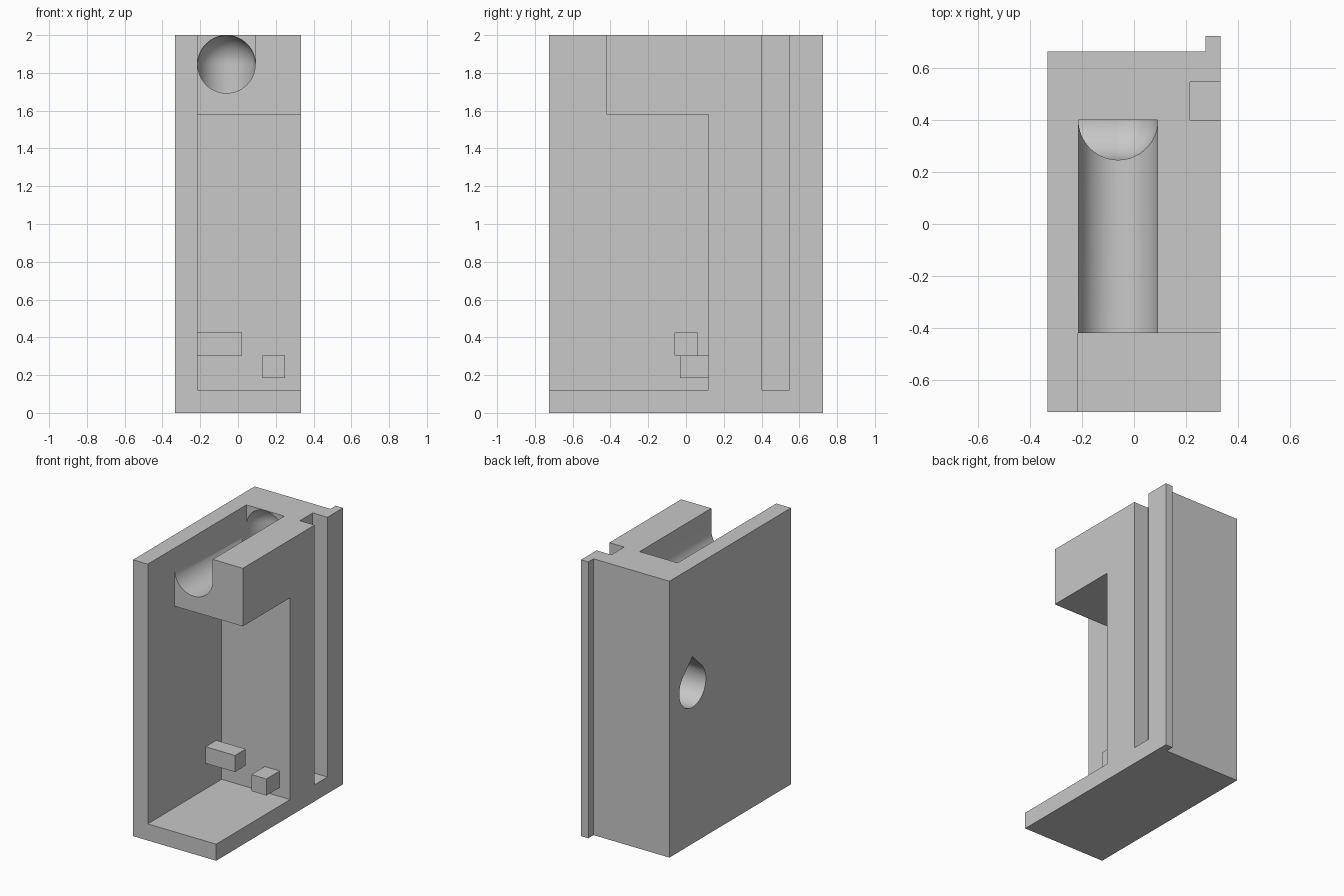
import bpy, bmesh
from math import sin, cos, pi, radians
from mathutils import Matrix

cube = bpy.data.objects.get("Cube")
if cube:
    bpy.data.objects.remove(cube, do_unlink=True)

grey = bpy.data.materials.new("plain grey")
grey.use_nodes = True
colour = (0.58, 0.58, 0.58, 1)
grey.diffuse_color = colour
grey.node_tree.nodes["Principled BSDF"].inputs["Base Color"].default_value = colour


def finish(name, bm):
    bmesh.ops.recalc_face_normals(bm, faces=bm.faces)
    mesh = bpy.data.meshes.new(name)
    bm.to_mesh(mesh)
    bm.free()
    mesh.materials.append(grey)
    obj = bpy.data.objects.new(name, mesh)
    bpy.context.collection.objects.link(obj)
    return obj


def prism(name, profile, axis, start, end):
    """Extrude a 2D profile along one axis."""
    place = {"x": lambda p, q, t: (t, p, q),
             "y": lambda p, q, t: (p, t, q),
             "z": lambda p, q, t: (p, q, t)}[axis]
    bm = bmesh.new()
    a, b = ([bm.verts.new(place(p, q, t)) for p, q in profile] for t in (start, end))
    bm.faces.new(a)
    bm.faces.new(b)
    n = len(profile)
    for i in range(n):
        j = (i + 1) % n
        bm.faces.new((a[i], a[j], b[j], b[i]))
    return finish(name, bm)


def box(name, x, y, z):
    return prism(name, [(x[0], y[0]), (x[1], y[0]), (x[1], y[1]), (x[0], y[1])], "z", *z)


def arc(cx, cy, r, start, end, steps):
    angles = [radians(start + (end - start) * i / steps) for i in range(steps + 1)]
    return [(cx + r * cos(a), cy + r * sin(a)) for a in angles]


def capsule(name, x, y, low, high, r):
    """Upright round bore with domed ends."""
    points = arc(0, low, r, -90, 0, 16) + arc(0, high, r, 0, 90, 16)
    bm = bmesh.new()
    verts = [bm.verts.new((p, 0, q)) for p, q in points]
    edges = [bm.edges.new(pair) for pair in zip(verts, verts[1:])]
    bmesh.ops.spin(bm, geom=verts + edges, cent=(0, 0, 0), axis=(0, 0, 1),
                   angle=2 * pi, steps=64)
    bmesh.ops.remove_doubles(bm, verts=bm.verts, dist=0.0005)
    bmesh.ops.transform(bm, matrix=Matrix.Translation((x, y, 0)), verts=bm.verts)
    return finish(name, bm)


W, D, H = 0.333, 0.725, 2.0
INNER, BACK = -0.215, 0.665
BORE_X, BORE_Y, TOP_Z, LOW_Z = -0.061, 0.4, 1.845, 1.14
R = 0.153
RC = R - 0.0006

# Main block with the thin lip on its back edge
body = prism("housing", [(-W, -D), (W, -D), (W, D), (0.275, D), (0.275, BACK), (-W, BACK)],
             "z", 0, H)

# Open cavity under and in front of the upper arm
cavity = prism("cavity_cutter", [(-1, 0.12), (0.12, 0.12), (0.12, 1.58),
                                 (-0.42, 1.58), (-0.42, 2.2), (-1, 2.2)], "x", INNER, 0.5)
# Upright groove in the open side
groove = box("groove_cutter", (0.215, 0.5), (0.4, 0.547), (0.12, 2.2))
# Round-bottomed channel along the top
channel = prism("channel_cutter",
                arc(BORE_X, TOP_Z, RC, 180, 360, 32) + [(BORE_X + RC, 2.2), (BORE_X - RC, 2.2)],
                "y", -0.6, BORE_Y)
# Internal drop from the channel to the side outlet
drop = capsule("drop_cutter", BORE_X, BORE_Y, LOW_Z, TOP_Z, R)
# Teardrop outlet through the closed side
outlet = prism("outlet_cutter",
               arc(BORE_Y, LOW_Z, RC, 135, 405, 48) + [(BORE_Y, LOW_Z + RC * 2 ** 0.5)],
               "x", -0.5, BORE_X)

bpy.context.view_layer.objects.active = body
for cutter in (cavity, groove, channel, drop, outlet):
    cutter.hide_render = True
    cut = body.modifiers.new(cutter.name, "BOOLEAN")
    cut.operation = "DIFFERENCE"
    cut.solver = "EXACT"
    cut.object = cutter
    bpy.ops.object.modifier_apply(modifier=cut.name)
    bpy.data.objects.remove(cutter, do_unlink=True)

# Smooth bores, crisp edges
bpy.ops.object.select_all(action="DESELECT")
body.select_set(True)
bpy.ops.object.shade_smooth_by_angle(angle=radians(30))

# Small pegs inside the cavity
box("side_peg", (INNER - 0.02, 0.02), (-0.062, 0.06), (0.305, 0.425))
box("rear_peg", (0.13, 0.25), (-0.032, 0.14), (0.185, 0.305))
